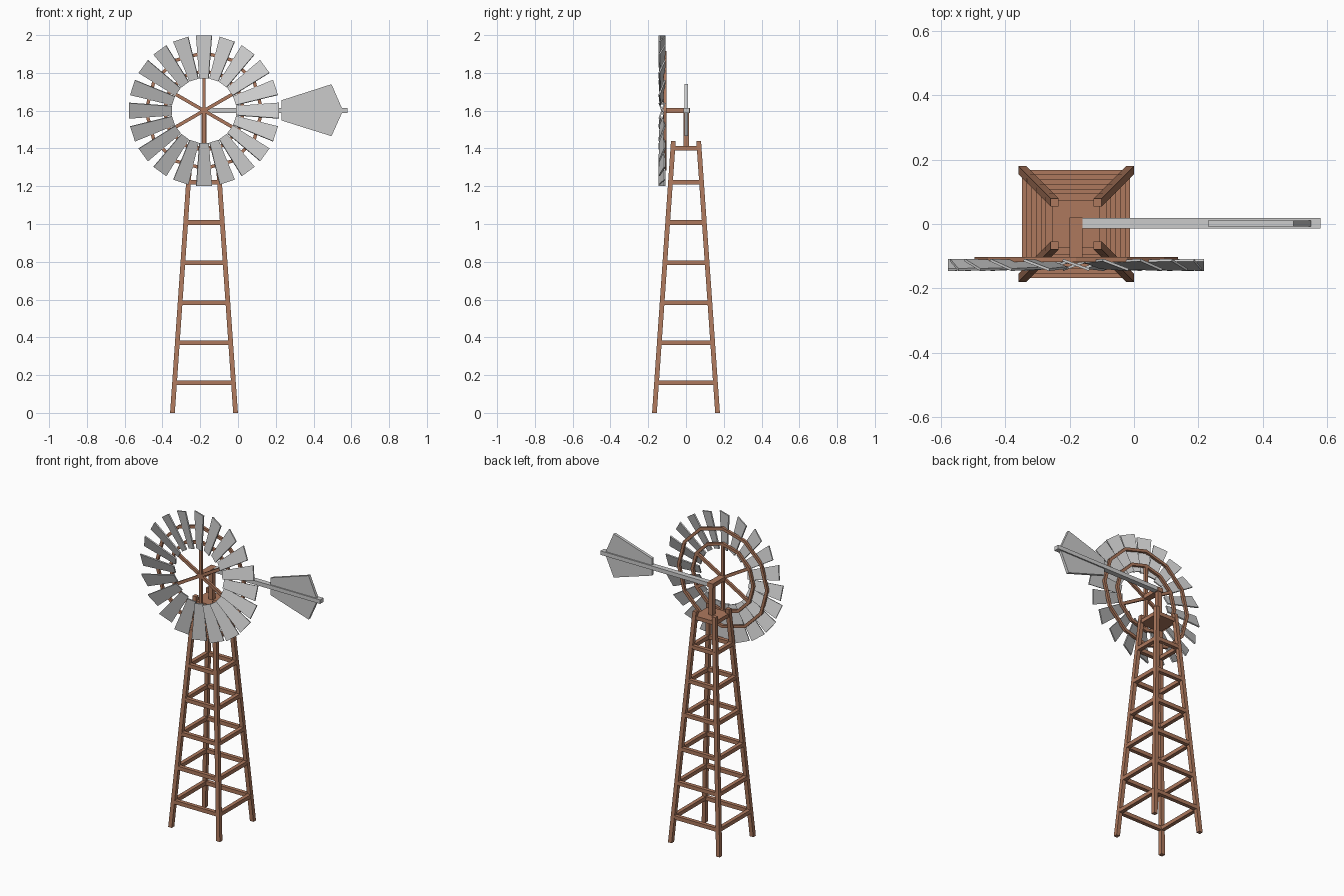
import bpy, bmesh, math
from mathutils import Vector, Matrix

if "Cube" in bpy.data.objects:
    bpy.data.objects.remove(bpy.data.objects["Cube"])

CX, HUB_Z = -0.18, 1.60          # tower axis and wheel centre height
WHEEL_Y = -0.11

brown = bpy.data.materials.new("rusty_brown")
brown.diffuse_color = (0.42, 0.19, 0.11, 1)
brown.use_nodes = True
brown.node_tree.nodes["Principled BSDF"].inputs["Base Color"].default_value = brown.diffuse_color


def finish(name, bm, mat=None):
    bmesh.ops.recalc_face_normals(bm, faces=bm.faces)
    me = bpy.data.meshes.new(name)
    bm.to_mesh(me)
    bm.free()
    ob = bpy.data.objects.new(name, me)
    bpy.context.collection.objects.link(ob)
    if mat:
        me.materials.append(mat)
    return ob


def loft(bm, a, b):
    """Closed solid between two loops with the same point count."""
    va = [bm.verts.new(p) for p in a]
    vb = [bm.verts.new(p) for p in b]
    n = len(va)
    bm.faces.new(va)
    bm.faces.new(vb[::-1])
    for i in range(n):
        j = (i + 1) % n
        bm.faces.new((va[i], vb[i], vb[j], va[j]))
    return va + vb


def add_box(bm, lo, hi):
    (x0, y0, z0), (x1, y1, z1) = lo, hi
    sq = [(x0, y0), (x1, y0), (x1, y1), (x0, y1)]
    return loft(bm, [(x, y, z0) for x, y in sq], [(x, y, z1) for x, y in sq])


def box(name, lo, hi, mat=None):
    bm = bmesh.new()
    add_box(bm, lo, hi)
    return finish(name, bm, mat)


def square(x, y, z, h):
    return [Vector((x + sx * h, y + sy * h, z))
            for sx, sy in ((-1, -1), (1, -1), (1, 1), (-1, 1))]


def spread(z):
    """Distance of the leg centres from the tower axis at height z."""
    return 0.167 + (0.067 - 0.167) * z / 1.44


# tower legs
bm = bmesh.new()
for sx in (-1, 1):
    for sy in (-1, 1):
        b, t = spread(0), spread(1.44)
        loft(bm, square(CX + sx * b, sy * b, 0, 0.0125),
             square(CX + sx * t, sy * t, 1.44, 0.0125))
finish("tower_legs", bm, brown)

# horizontal braces
bm = bmesh.new()
h = 0.012
for i in range(6):
    z = 0.16 + 0.212 * i
    s = spread(z)
    for side in (-s, s):
        add_box(bm, (CX - s, side - h, z - h), (CX + s, side + h, z + h))
        add_box(bm, (CX + side - h, -s, z - h), (CX + side + h, s, z + h))
finish("tower_braces", bm, brown)

# platform, post and wheel shaft
box("platform", (CX - 0.075, -0.075, 1.388), (CX + 0.075, 0.075, 1.412), brown)
box("post", (CX - 0.014, -0.014, 1.40), (CX + 0.014, 0.016, 1.60), brown)
box("wheel_shaft", (CX - 0.02, -0.12, 1.587), (CX + 0.02, 0.02, 1.613), brown)

# tail boom and vane
box("tail_boom", (-0.165, -0.014, 1.588), (0.58, 0.019, 1.613))
vane = [(0.23, 1.655), (0.495, 1.74), (0.556, 1.60), (0.495, 1.465), (0.23, 1.548)]
bm = bmesh.new()
loft(bm, [(x, -0.007, z) for x, z in vane], [(x, 0.011, z) for x, z in vane])
finish("tail_vane", bm)


def wheel_matrix(angle):
    """Clockwise turn about the wheel axis, seen from the front."""
    return Matrix.Translation((CX, WHEEL_Y, HUB_Z)) @ Matrix.Rotation(angle, 4, 'Y')


# twelve-sided wheel rings
def ring(name, r, w=0.018, d=0.016, n=12):
    bm = bmesh.new()
    section = [(r - w, -d / 2), (r, -d / 2), (r, d / 2), (r - w, d / 2)]
    loops = []
    for i in range(n):
        m = wheel_matrix(math.tau * i / n)
        loops.append([bm.verts.new(m @ Vector((0, y, q))) for q, y in section])
    for i in range(n):
        a, b = loops[i], loops[(i + 1) % n]
        for k in range(4):
            l = (k + 1) % 4
            bm.faces.new((a[k], a[l], b[l], b[k]))
    return finish(name, bm, brown)


ring("outer_ring", 0.316)
ring("inner_ring", 0.220)

# spokes
bm = bmesh.new()
for i in range(6):
    vs = add_box(bm, (-0.009, -0.008, 0), (0.009, 0.008, 0.21))
    bmesh.ops.transform(bm, matrix=wheel_matrix(math.tau * i / 6), verts=vs)
finish("spokes", bm, brown)

# pitched, tapered blades
bm = bmesh.new()
pitch = Matrix.Rotation(math.radians(-20), 4, 'Z')
outline = [(-0.026, 0.17), (0.026, 0.17), (0.044, 0.398), (-0.044, 0.398)]
for i in range(20):
    vs = loft(bm, [(x, -0.004, z) for x, z in outline],
              [(x, 0.004, z) for x, z in outline])
    m = wheel_matrix(math.tau * i / 20) @ Matrix.Translation((0, -0.017, 0)) @ pitch
    bmesh.ops.transform(bm, matrix=m, verts=vs)
finish("wheel_blades", bm)
